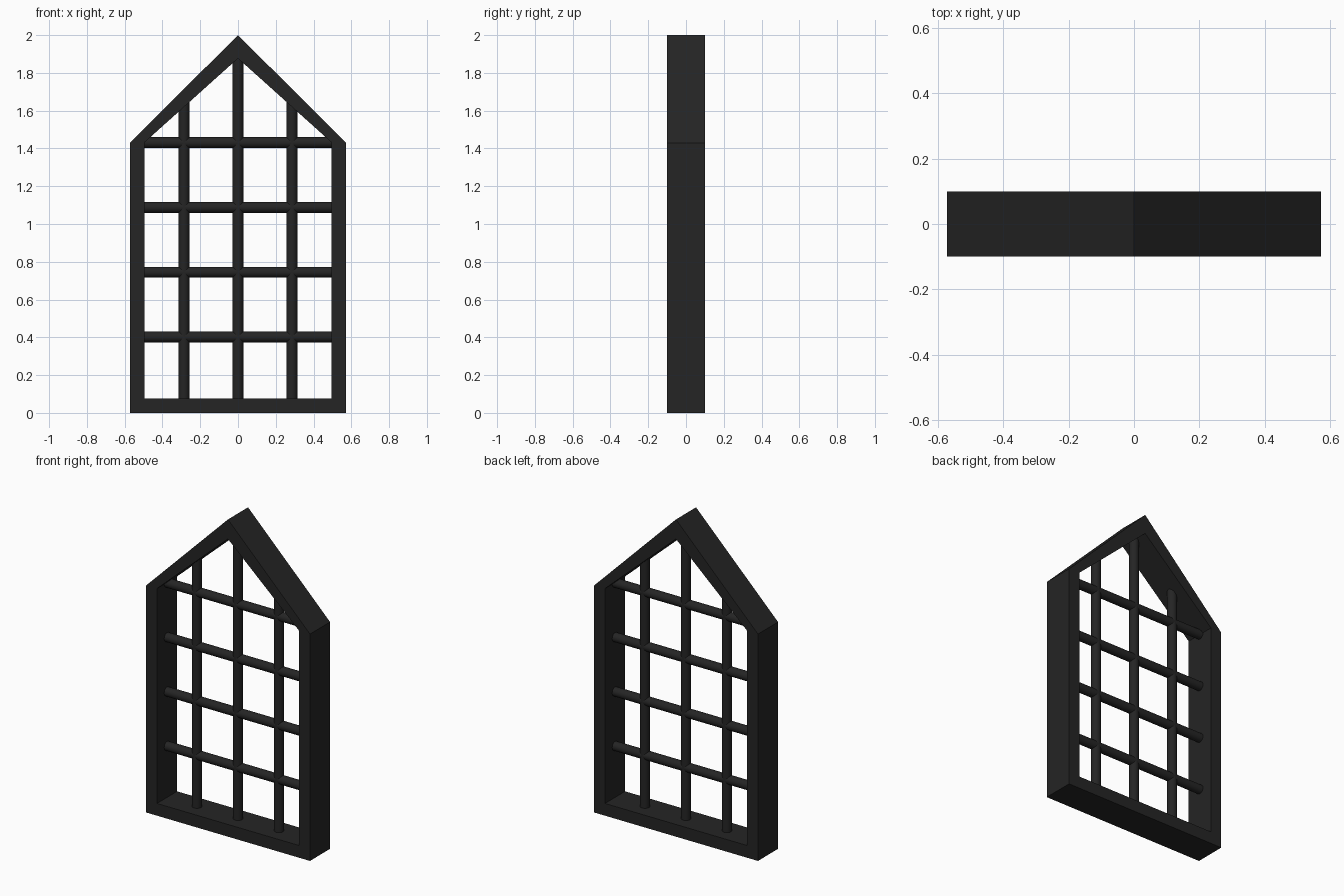
import bpy, bmesh, math

if "Cube" in bpy.data.objects:
    bpy.data.objects.remove(bpy.data.objects["Cube"])

black = bpy.data.materials.new("charcoal black")
black.diffuse_color = (0.018, 0.018, 0.018, 1)
black.use_nodes = True
black.node_tree.nodes["Principled BSDF"].inputs["Base Color"].default_value = black.diffuse_color


def house(half_w, base, eave, peak):
    """Pointed window outline in the XZ plane."""
    return [(-half_w, base), (half_w, base), (half_w, eave), (0, peak), (-half_w, eave)]


# Frame: pointed ring with depth
outer = house(0.572, 0, 1.43, 2.0)
inner = house(0.495, 0.077, 1.432, 1.877)
bm = bmesh.new()
rings = [[bm.verts.new((x, y, z)) for x, z in outline]
         for outline, y in ((outer, -0.1), (outer, 0.1), (inner, 0.1), (inner, -0.1))]
for k in range(4):
    a, b = rings[k], rings[(k + 1) % 4]
    for i in range(5):
        j = (i + 1) % 5
        bm.faces.new((a[i], a[j], b[j], b[i]))
bmesh.ops.recalc_face_normals(bm, faces=bm.faces)
mesh = bpy.data.meshes.new("window_frame")
bm.to_mesh(mesh)
bm.free()
mesh.materials.append(black)
bpy.context.collection.objects.link(bpy.data.objects.new("window_frame", mesh))


def bar(name, centre, length, rotation):
    """Round glazing bar with its ends buried in the frame."""
    bpy.ops.mesh.primitive_cylinder_add(vertices=16, radius=0.0286, depth=length,
                                        location=centre, rotation=rotation)
    ob = bpy.context.object
    ob.name = name
    ob.data.materials.append(black)
    bpy.ops.object.shade_smooth_by_angle(angle=math.radians(40))


# Upright bars
for x in (-0.286, 0, 0.286):
    top = 1.92 - abs(x) * 0.92
    bar("upright_bar", (x, 0, (0.04 + top) / 2), top - 0.04, (0, 0, 0))

# Cross bars
for i in range(4):
    bar("cross_bar", (0, 0, 0.402 + 0.343 * i), 1.03, (0, math.pi / 2, 0))
